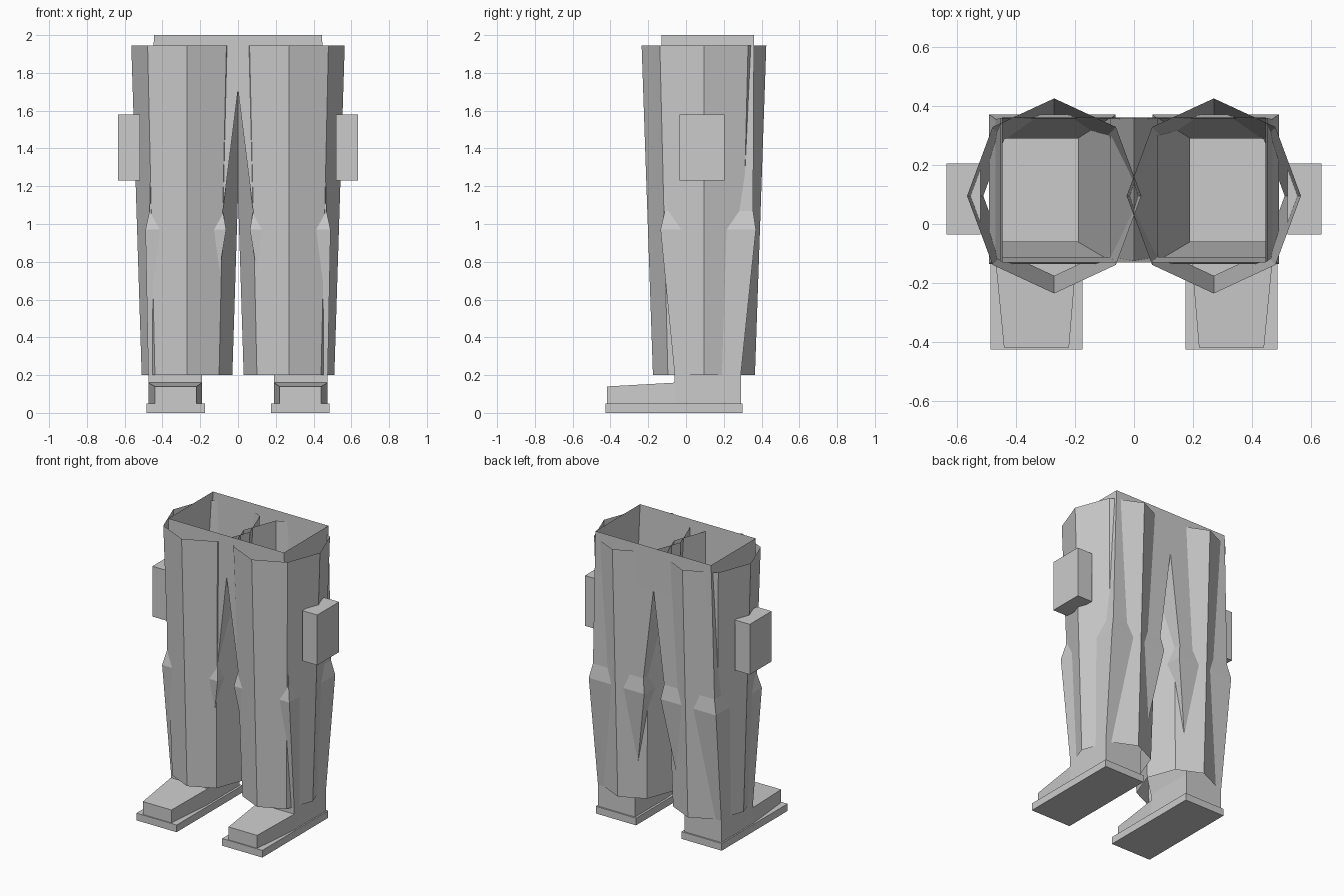
import bpy
import bmesh
from math import cos, sin, tau

cube = bpy.data.objects.get("Cube")
if cube:
    bpy.data.objects.remove(cube, do_unlink=True)

grey = bpy.data.materials.new("plain grey")
grey.use_nodes = True
colour = (0.6, 0.6, 0.6, 1)
grey.diffuse_color = colour
grey.node_tree.nodes["Principled BSDF"].inputs["Base Color"].default_value = colour


def rect(x0, x1, y0, y1, z):
    """Rectangular cross-section, counterclockwise from above."""
    return [(x0, y0, z), (x1, y0, z), (x1, y1, z), (x0, y1, z)]


def octagon(cx, cy, rx, ry, z):
    return [(cx + rx * cos(tau * k / 8), cy + ry * sin(tau * k / 8), z)
            for k in range(8)]


def loft(name, rings, cap_bottom=False, cap_top=False, open_inner_top=False):
    """Skin rings from bottom to top and mirror the part across x."""
    bm = bmesh.new()
    loops = [[bm.verts.new(p) for p in ring] for ring in rings]
    n = len(rings[0])
    for s, (low, high) in enumerate(zip(loops, loops[1:])):
        for i in range(n):
            # The two halves join here, so no wall is needed
            if open_inner_top and s == len(loops) - 2 and i == n - 1:
                continue
            j = (i + 1) % n
            bm.faces.new((low[i], low[j], high[j], high[i]))
    if cap_bottom:
        bm.faces.new(loops[0][::-1])
    if cap_top:
        bm.faces.new(loops[-1])
    mesh = bpy.data.meshes.new(name)
    bm.to_mesh(mesh)
    bm.free()
    mesh.materials.append(grey)
    obj = bpy.data.objects.new(name, mesh)
    bpy.context.collection.objects.link(obj)
    mirror = obj.modifiers.new("mirror", "MIRROR")
    mirror.merge_threshold = 0.0005
    return obj


def box(name, x0, x1, y0, y1, z0, z1):
    return loft(name, [rect(x0, x1, y0, y1, z0), rect(x0, x1, y0, y1, z1)], True, True)


# Inner trousers: ankle, knee bulge, crotch and open waist
loft("trousers", [
    rect(0.19, 0.475, -0.06, 0.29, 0.05),
    rect(0.19, 0.475, -0.06, 0.29, 0.20),
    rect(0.063, 0.49, -0.135, 0.37, 0.97),
    rect(0.08, 0.468, -0.112, 0.355, 1.07),
    rect(0.0, 0.453, -0.125, 0.358, 1.71),
    rect(0.0, 0.445, -0.13, 0.36, 2.0),
], open_inner_top=True)

# Outer leg panels: tapered eight-sided tubes, open at both ends
loft("leg_tubes", [
    octagon(0.27, 0.095, 0.24, 0.27, 0.20),
    octagon(0.27, 0.095, 0.295, 0.33, 1.945),
])

# Shoes: flat sole and a toe that narrows forward
box("soles", 0.175, 0.485, -0.425, 0.30, 0.0, 0.05)
toe_bottom = [(0.22, -0.418, 0.05), (0.44, -0.418, 0.05),
              (0.475, -0.06, 0.05), (0.19, -0.06, 0.05)]
toe_top = [(x, y, 0.14 if y < -0.2 else 0.16) for x, y, z in toe_bottom]
loft("shoe_toes", [toe_bottom, toe_top], cap_top=True)

# Hip pouches
box("hip_pouches", 0.52, 0.635, -0.035, 0.205, 1.23, 1.58)
